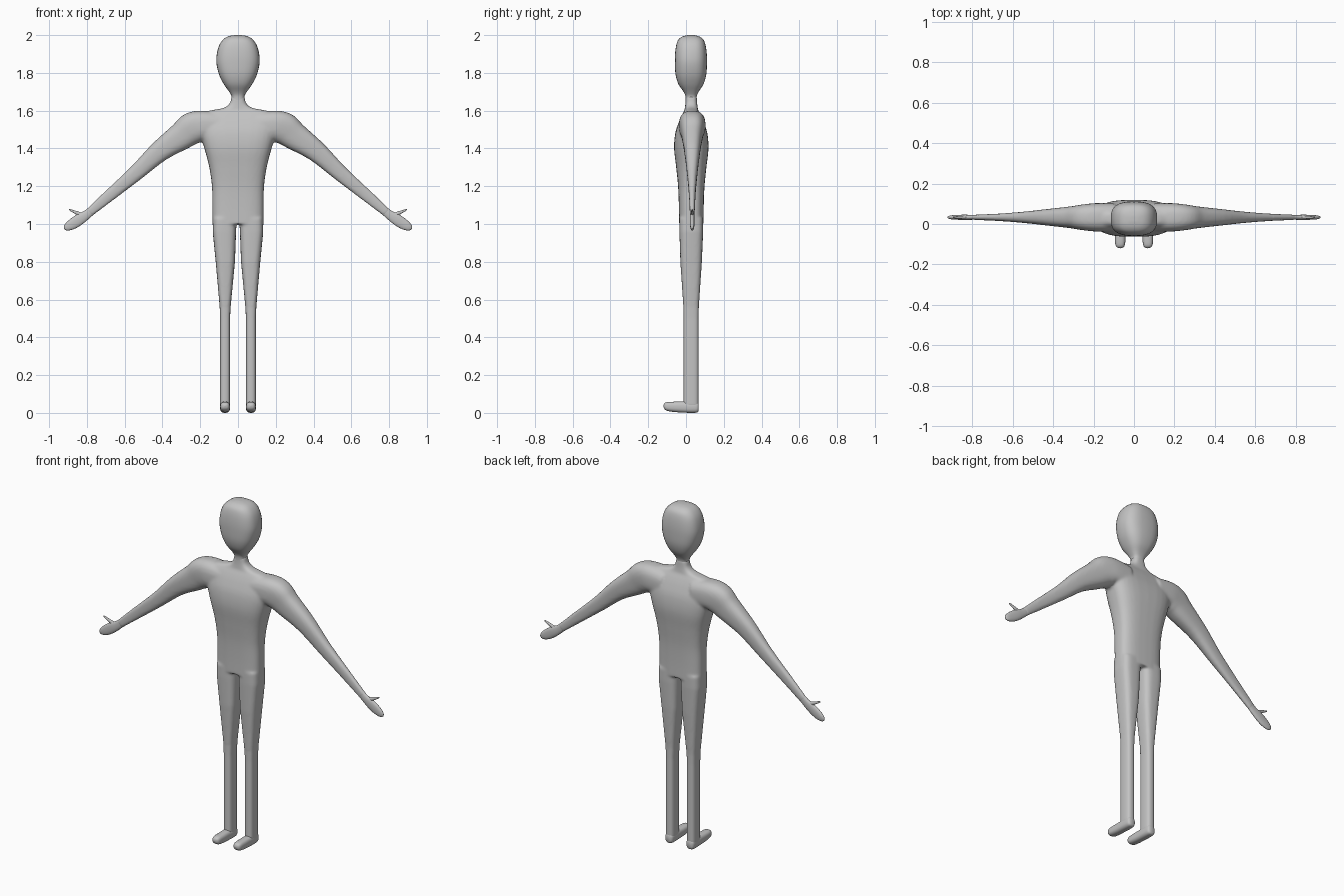
import bpy
import bmesh
import math
from mathutils import Vector

cube = bpy.data.objects.get("Cube")
if cube:
    bpy.data.objects.remove(cube, do_unlink=True)

skin = bpy.data.materials.new("plain_grey")
skin.use_nodes = True
GREY = (0.55, 0.55, 0.55, 1)
skin.diffuse_color = GREY
skin.node_tree.nodes["Principled BSDF"].inputs["Base Color"].default_value = GREY

Y = Vector((0, 1, 0))
Z = Vector((0, 0, 1))


def spline(points, steps):
    """Resample a list of tuples with a Catmull-Rom curve."""
    p = [Vector(q) for q in points]
    out = []
    for i in range(len(p) - 1):
        a, b, c, d = p[max(i - 1, 0)], p[i], p[i + 1], p[min(i + 2, len(p) - 1)]
        for k in range(steps):
            t = k / steps
            out.append(b + (c - a) * (t / 2) + (a * 2 - b * 5 + c * 4 - d) * (t * t / 2)
                       + (b * 3 - a - c * 3 + d) * (t ** 3 / 2))
    return out + [p[-1]]


def loft(bm, sections, side=1, power=2.6, depth_axis=Y, steps=4, n=32):
    """Skin rounded rings; a section is (x, y, z, half width, half depth)."""
    secs = spline(sections, steps)
    mids = [Vector((s[0] * side, s[1], s[2])) for s in secs]
    rings = []
    for i, s in enumerate(secs):
        tangent = mids[min(i + 1, len(mids) - 1)] - mids[max(i - 1, 0)]
        width_axis = tangent.cross(depth_axis).normalized()
        ring = []
        for k in range(n):
            c = math.cos(math.tau * k / n)
            d = math.sin(math.tau * k / n)
            u = math.copysign(abs(c) ** (2 / power), c) * max(s[3], 0.001)
            v = math.copysign(abs(d) ** (2 / power), d) * max(s[4], 0.001)
            ring.append(bm.verts.new(mids[i] + width_axis * u + depth_axis * v))
        rings.append(ring)
    faces = [bm.faces.new(rings[0]), bm.faces.new(rings[-1])]
    for a, b in zip(rings, rings[1:]):
        for k in range(n):
            j = (k + 1) % n
            faces.append(bm.faces.new((a[k], a[j], b[j], b[k])))
    bmesh.ops.recalc_face_normals(bm, faces=faces)


def finish(bm, name):
    mesh = bpy.data.meshes.new(name)
    bm.to_mesh(mesh)
    bm.free()
    mesh.materials.append(skin)
    mesh.shade_smooth()
    obj = bpy.data.objects.new(name, mesh)
    bpy.context.collection.objects.link(obj)
    return obj


# Torso, arms and legs, fused into one skin
body = bmesh.new()
torso = [(1.0, .135, .065), (1.1, .136, .066), (1.2, .138, .070), (1.3, .152, .080),
         (1.4, .178, .091), (1.48, .2, .085), (1.54, .21, .066), (1.58, .205, .048),
         (1.6, .15, .037), (1.615, .075, .034), (1.64, .043, .031), (1.68, .034, .029)]
loft(body, [(0, .028, z, w, d) for z, w, d in torso], power=3)

arm = [(.10, 1.51, .08, .07), (.19, 1.52, .08, .07), (.245, 1.505, .085, .064),
       (.3, 1.465, .074, .055), (.414, 1.385, .056, .042), (.54, 1.27, .042, .028),
       (.67, 1.16, .033, .018), (.79, 1.058, .024, .013)]
leg = [(.07, .028, 1.03, .063, .063), (.072, .028, .96, .062, .063),
       (.067, .027, .8, .051, .057), (.068, .027, .56, .029, .041),
       (.0685, .027, .5, .0265, .04), (.0685, .027, .03, .0265, .04)]
for side in (1, -1):
    loft(body, [(x, .033, z, w, d) for x, z, w, d in arm], side)
    loft(body, leg, side, power=3.2, steps=1)
skin_body = finish(body, "torso_arms_and_legs")
remesh = skin_body.modifiers.new("fuse", "REMESH")
remesh.mode = "VOXEL"
remesh.voxel_size = 0.007
remesh.use_smooth_shade = True
relax = skin_body.modifiers.new("relax", "SMOOTH")
relax.factor = 0.5
relax.iterations = 8

# Head with the top of the neck
head = [(1.64, .027, .034, .029), (1.675, .027, .034, .030), (1.7, .027, .047, .040),
        (1.74, .026, .075, .066), (1.79, .026, .1, .081), (1.85, .026, .114, .085),
        (1.9, .026, .112, .084), (1.945, .026, .1, .078), (1.975, .026, .08, .067),
        (1.992, .026, .055, .046), (1.999, .026, .025, .02), (2.0, .026, .001, .001)]
bm = bmesh.new()
loft(bm, [(0, y, z, w, d) for z, y, w, d in head], power=2.7)
finish(bm, "head")

# Hands with thumbs, and feet
hand = [(.765, 1.08, .022, .012), (.80, 1.05, .024, .012), (.835, 1.027, .029, .013),
        (.87, 1.004, .029, .012), (.9, .986, .022, .01), (.915, .977, .012, .006),
        (.92, .974, .001, .001)]
thumb = [(.81, 1.04, .014, .009), (.84, 1.053, .011, .008), (.87, 1.066, .007, .006),
         (.89, 1.075, .004, .004), (.895, 1.077, .001, .001)]
foot = [(.067, .03, .016, .02), (.058, .03, .024, .028), (.03, .03, .0265, .03),
        (-.02, .031, .0265, .029), (-.065, .032, .0265, .027), (-.1, .034, .024, .023),
        (-.115, .036, .016, .014), (-.12, .037, .001, .001)]
for side, label in ((1, "left"), (-1, "right")):
    bm = bmesh.new()
    loft(bm, [(x, .033, z, w, d) for x, z, w, d in hand], side, power=2.2)
    loft(bm, [(x, .033, z, w, d) for x, z, w, d in thumb], side, power=2)
    finish(bm, label + "_hand")
    bm = bmesh.new()
    loft(bm, [(.0685, y, z, w, d) for y, z, w, d in foot], side, depth_axis=Z)
    finish(bm, label + "_foot")
